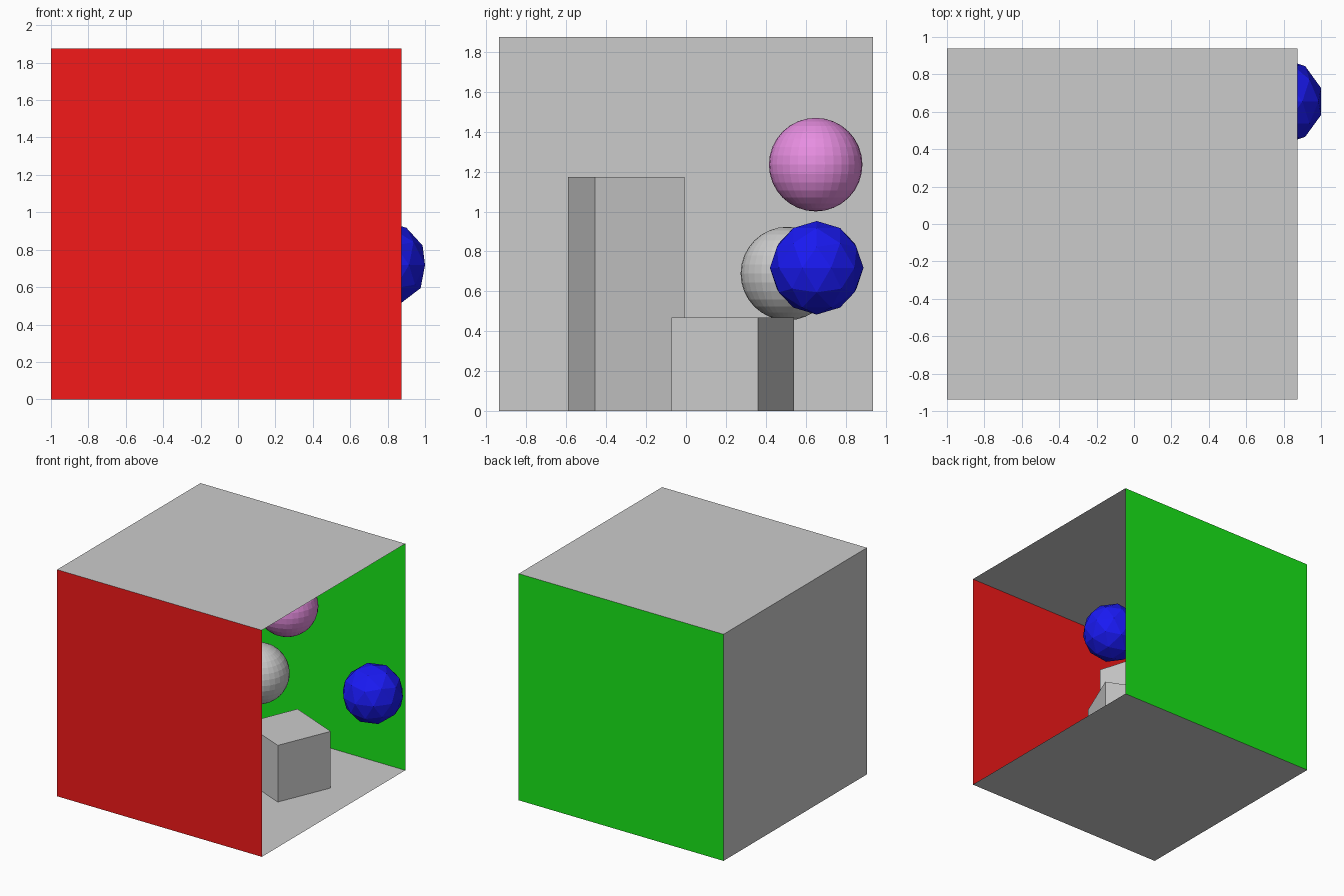
import bpy
from math import radians, pi

if "Cube" in bpy.data.objects:
    bpy.data.objects.remove(bpy.data.objects["Cube"])

S = 1.875                 # room size
H = S / 2
CX = -1 + H               # room centre in x


def paint(obj, name, rgb):
    mat = bpy.data.materials.new(name)
    mat.diffuse_color = (*rgb, 1)
    mat.use_nodes = True
    mat.node_tree.nodes["Principled BSDF"].inputs["Base Color"].default_value = mat.diffuse_color
    obj.data.materials.append(mat)


def finish(name, color=None):
    obj = bpy.context.object
    obj.name = obj.data.name = name
    if color:
        paint(obj, name + "_colour", color)
    return obj


def wall(name, loc, rot, color=None):
    bpy.ops.mesh.primitive_plane_add(size=S, location=loc, rotation=rot)
    return finish(name, color)


def block(name, x, y, height, angle, side=S / 4):
    bpy.ops.mesh.primitive_cube_add(size=1, location=(x, y, height / 2),
                                    rotation=(0, 0, radians(angle)))
    obj = finish(name)
    obj.scale = (side, side, height)
    return obj


# Room shell of single-sided sheets facing inwards, open on the right side
wall("floor", (CX, 0, 0), (0, 0, 0))
wall("ceiling", (CX, 0, S), (pi, 0, 0))
wall("back_wall", (-1, 0, H), (0, pi / 2, 0))
wall("red_wall", (CX, -H, H), (-pi / 2, 0, 0), (0.9, 0.01, 0.01))
wall("green_wall", (CX, H, H), (pi / 2, 0, 0), (0.01, 0.8, 0.01))

# Turned square blocks standing on the floor
block("short_block", 0.29, 0.235, S / 4, -22.9)
block("tall_block", -0.325, -0.30, S * 0.625, 16.9)

# Faceted balls floating in the room
R = S / 8
for name, loc, color in (("grey_ball", (-0.168, 0.508, 0.689), None),
                         ("pink_ball", (-0.005, 0.65, 1.235), (0.8, 0.27, 0.75))):
    bpy.ops.mesh.primitive_uv_sphere_add(segments=32, ring_count=16, radius=R, location=loc)
    finish(name, color)

bpy.ops.mesh.primitive_ico_sphere_add(subdivisions=2, radius=R, location=(0.777, 0.655, 0.718))
finish("blue_ball", (0.01, 0.01, 0.9))
